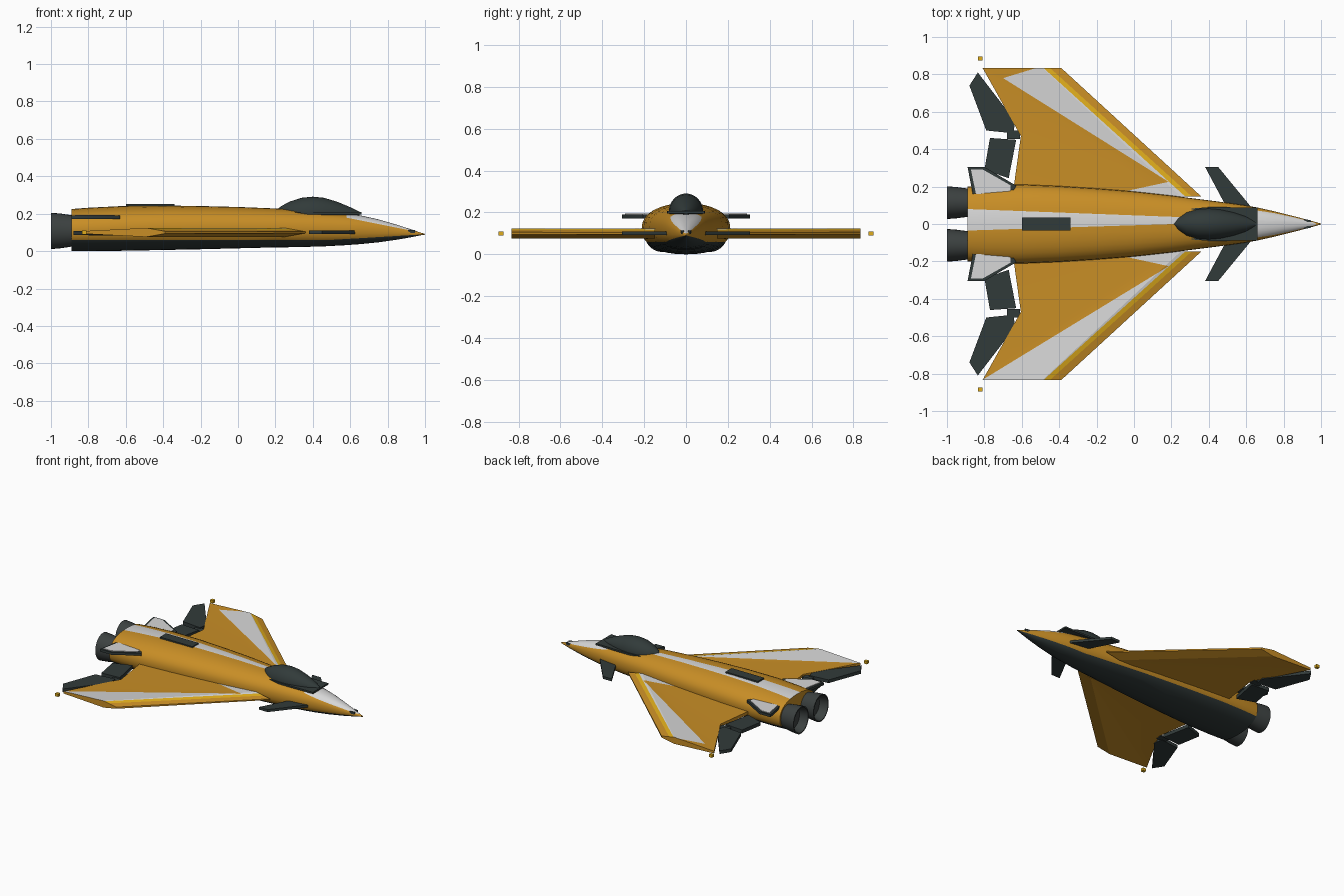
import bpy, bmesh, math
from mathutils import Vector

if "Cube" in bpy.data.objects:
    bpy.data.objects.remove(bpy.data.objects["Cube"])


def mat(name, c):
    m = bpy.data.materials.new(name)
    m.diffuse_color = (*c, 1)
    m.use_nodes = True
    m.node_tree.nodes["Principled BSDF"].inputs["Base Color"].default_value = m.diffuse_color
    return m


ORANGE = mat("orange paint", (0.58, 0.27, 0.019))
WHITE = mat("white paint", (0.68, 0.68, 0.68))
DARK = mat("dark slate", (0.031, 0.043, 0.042))
YELLOW = mat("yellow paint", (0.75, 0.42, 0.012))
METAL = mat("nozzle grey", (0.045, 0.053, 0.052))


def finish(bm, name, mats, angle=35):
    bmesh.ops.recalc_face_normals(bm, faces=bm.faces)
    me = bpy.data.meshes.new(name)
    bm.to_mesh(me)
    bm.free()
    ob = bpy.data.objects.new(name, me)
    bpy.context.collection.objects.link(ob)
    for m in mats:
        me.materials.append(m)
    bpy.ops.object.select_all(action='DESELECT')
    ob.select_set(True)
    bpy.context.view_layer.objects.active = ob
    bpy.ops.object.shade_smooth_by_angle(angle=math.radians(angle))
    return ob


def skin(bm, rings):
    vr = [[bm.verts.new(p) for p in r] for r in rings]
    n = len(vr[0])
    for a, b in zip(vr, vr[1:]):
        for i in range(n):
            bm.faces.new((a[i], a[(i + 1) % n], b[(i + 1) % n], b[i]))
    bm.faces.new(vr[0])
    bm.faces.new(vr[-1])


def loft(stations, power, n=32):
    # stations: x, half width, bottom z, top z
    bm = bmesh.new()
    rings = []
    for x, w, lo, hi in stations:
        r = []
        for i in range(n):
            t = 2 * math.pi * i / n
            c, s = math.cos(t), math.sin(t)
            y = w * math.copysign(abs(c) ** (2 / power), c)
            z = (lo + hi) / 2 + (hi - lo) / 2 * math.copysign(abs(s) ** (2 / power), s)
            r.append((x, y, z))
        rings.append(r)
    skin(bm, rings)
    return bm


def slab(name, pts, z0, z1, m, s=1):
    bm = bmesh.new()
    skin(bm, [[(x, y * s, z) for x, y in pts] for z in (z0, z1)])
    return finish(bm, name, [m])


def cut(bm, co, no):
    bmesh.ops.bisect_plane(bm, geom=bm.verts[:] + bm.edges[:] + bm.faces[:],
                           plane_co=co, plane_no=no, dist=1e-5)


def side(p, a, b):
    return (b[0] - a[0]) * (p[1] - a[1]) - (b[1] - a[1]) * (p[0] - a[0])


# Fuselage with painted belly, spine stripe and nose
bm = loft([(-0.89, 0.2, 0.0, 0.225), (-0.8, 0.207, 0.0, 0.232), (-0.62, 0.212, 0.002, 0.241),
           (-0.4, 0.203, 0.006, 0.244), (-0.2, 0.19, 0.01, 0.241), (0, 0.174, 0.015, 0.236),
           (0.2, 0.152, 0.02, 0.228), (0.3, 0.139, 0.021, 0.222), (0.45, 0.12, 0.025, 0.212),
           (0.58, 0.102, 0.032, 0.2), (0.66, 0.088, 0.038, 0.19), (0.75, 0.068, 0.047, 0.17),
           (0.85, 0.043, 0.061, 0.141), (0.93, 0.022, 0.075, 0.115), (0.98, 0.008, 0.085, 0.098),
           (1.0, 0.002, 0.088, 0.092)], 2.3)
belly = lambda x: 0.06 + max(0, x - 0.5) * 0.06
nose = lambda x: 0.175 - (x - 0.6) * 0.2
left = ((-0.89, 0.08), (0.22, 0.038))
right = ((-0.89, -0.035), (0.22, 0.0))
cut(bm, (0, 0, 0.06), (0, 0, 1))
cut(bm, (0.5, 0, 0.06), (-0.06, 0, 1))
cut(bm, (0.6, 0, 0.175), (0.2, 0, 1))
for a, b in (left, right):
    cut(bm, (*a, 0), (b[1] - a[1], a[0] - b[0], 0))
for f in bm.faces:
    p = f.calc_center_median()
    if p.z < belly(p.x):
        f.material_index = 2
    elif -0.885 < p.x < 0.45 and p.z > 0.13 and side(p, *left) < 0 < side(p, *right):
        f.material_index = 1
    elif p.x > 0.58 and p.z > nose(p.x):
        f.material_index = 1
finish(bm, "fuselage", [ORANGE, WHITE, DARK])

# Canopy glass and its flat frame
glass = [(0.215, 0.005, 0.228), (0.235, 0.035, 0.243), (0.28, 0.063, 0.266), (0.34, 0.079, 0.285),
         (0.4, 0.083, 0.291), (0.46, 0.078, 0.285), (0.53, 0.063, 0.264), (0.6, 0.04, 0.235),
         (0.65, 0.012, 0.21)]
finish(loft([(x, w, 0.4 - z, z) for x, w, z in glass], 2), "canopy_glass", [DARK])
half = [(0.225, 0.03), (0.25, 0.06), (0.31, 0.083), (0.4, 0.09), (0.5, 0.09), (0.6, 0.087), (0.66, 0.088)]
slab("canopy_frame", half + [(x, -y) for x, y in reversed(half)], 0.196, 0.208, DARK)

# Spine hatch
slab("spine_hatch", [(-0.6, -0.035), (-0.34, -0.035), (-0.34, 0.035), (-0.6, 0.035)], 0.22, 0.251, DARK)


def wing(s):
    le_r, le_t, c_t, te_t = (0.36, 0.147), (-0.39, 0.835), (-0.49, 0.835), (-0.81, 0.835)
    te_m, te_r, c_r = (-0.605, 0.47), (-0.65, 0.147), (0.25, 0.147)
    outline = [(le_r, .004), (le_t, .006), (c_t, .024), (te_t, .008), (te_m, .01), (te_r, .012), (c_r, .024)]
    bm = bmesh.new()
    rows = [[bm.verts.new((p[0], p[1], 0.1 + k * h)) for p, h in outline] for k in (1, -1)]
    for r in rows:
        for idx in ((0, 1, 2, 6), (6, 2, 3), (6, 3, 4), (6, 4, 5)):
            bm.faces.new([r[i] for i in idx])
    for i in range(7):
        j = (i + 1) % 7
        bm.faces.new((rows[0][i], rows[0][j], rows[1][j], rows[1][i]))
    bmesh.ops.recalc_face_normals(bm, faces=bm.faces)
    l1 = ((-0.45, 0.835), (0.30, 0.155))
    l2 = ((-0.485, 0.835), (0.265, 0.155))
    l3 = ((-0.70, 0.78), (0.17, 0.235)) if s > 0 else ((-0.805, 0.83), (0.17, 0.235))
    l4 = ((-0.70, 0.78), (-0.52, 0.835))
    l5 = ((-0.07, 0.17), (0.17, 0.222))
    for a, b in (l1, l2, l3, l4, l5):
        cut(bm, (*a, 0.1), (b[1] - a[1], a[0] - b[0], 0))
    for f in bm.faces:
        if f.normal.z < 0.3:
            continue
        p = f.calc_center_median()
        if side(p, *l2) > 0:
            f.material_index = 2 if side(p, *l1) < 0 else 0
        elif side(p, *l5) < 0:
            f.material_index = 1
        elif side(p, *l3) > 0 and (s < 0 or side(p, *l4) < 0):
            f.material_index = 1
    for v in bm.verts:
        v.co.y *= s
    finish(bm, "wing", [ORANGE, WHITE, YELLOW], 12)


for s in (1, -1):
    wing(s)
    # Trailing edge control surfaces
    slab("outer_flap", [(-0.835, 0.81), (-0.635, 0.55), (-0.645, 0.485), (-0.79, 0.5), (-0.88, 0.74)],
         0.085, 0.108, DARK, s)
    slab("inner_flap", [(-0.77, 0.46), (-0.63, 0.45), (-0.67, 0.245), (-0.80, 0.29)], 0.083, 0.108, DARK, s)
    slab("flap_hinge", [(-0.68, 0.5), (-0.61, 0.5), (-0.61, 0.455), (-0.68, 0.455)], 0.088, 0.1, DARK, s)
    # Rear stabiliser with white top plate
    slab("stabiliser", [(-0.89, 0.305), (-0.80, 0.305), (-0.63, 0.205), (-0.66, 0.15), (-0.86, 0.15)],
         0.172, 0.19, DARK, s)
    slab("stabiliser_panel", [(-0.872, 0.292), (-0.81, 0.292), (-0.66, 0.207), (-0.66, 0.16), (-0.845, 0.16)],
         0.189, 0.194, WHITE, s)
    # Canard
    slab("canard", [(0.38, 0.305), (0.45, 0.305), (0.635, 0.08), (0.50, 0.08)], 0.092, 0.11, DARK, s)
    # Wingtip light
    slab("wingtip_light", [(-0.835, 0.873), (-0.81, 0.873), (-0.81, 0.896), (-0.835, 0.896)],
         0.09, 0.11, YELLOW, s)
    # Nose sensor
    slab("nose_sensor", [(0.91, 0.012), (0.945, 0.01), (0.945, 0.02), (0.91, 0.026)], 0.098, 0.114, DARK, s)
    # Engine nozzle, hollow at the back
    bm = bmesh.new()
    prof = [(-0.84, 0.082), (-0.89, 0.084), (-0.95, 0.093), (-1.0, 0.097), (-1.0, 0.089), (-0.94, 0.075)]
    skin(bm, [[(x, s * 0.114 + 0.9 * r * math.cos(math.tau * i / 28), 0.108 + r * math.sin(math.tau * i / 28))
               for i in range(28)] for x, r in prof])
    finish(bm, "engine_nozzle", [METAL])
